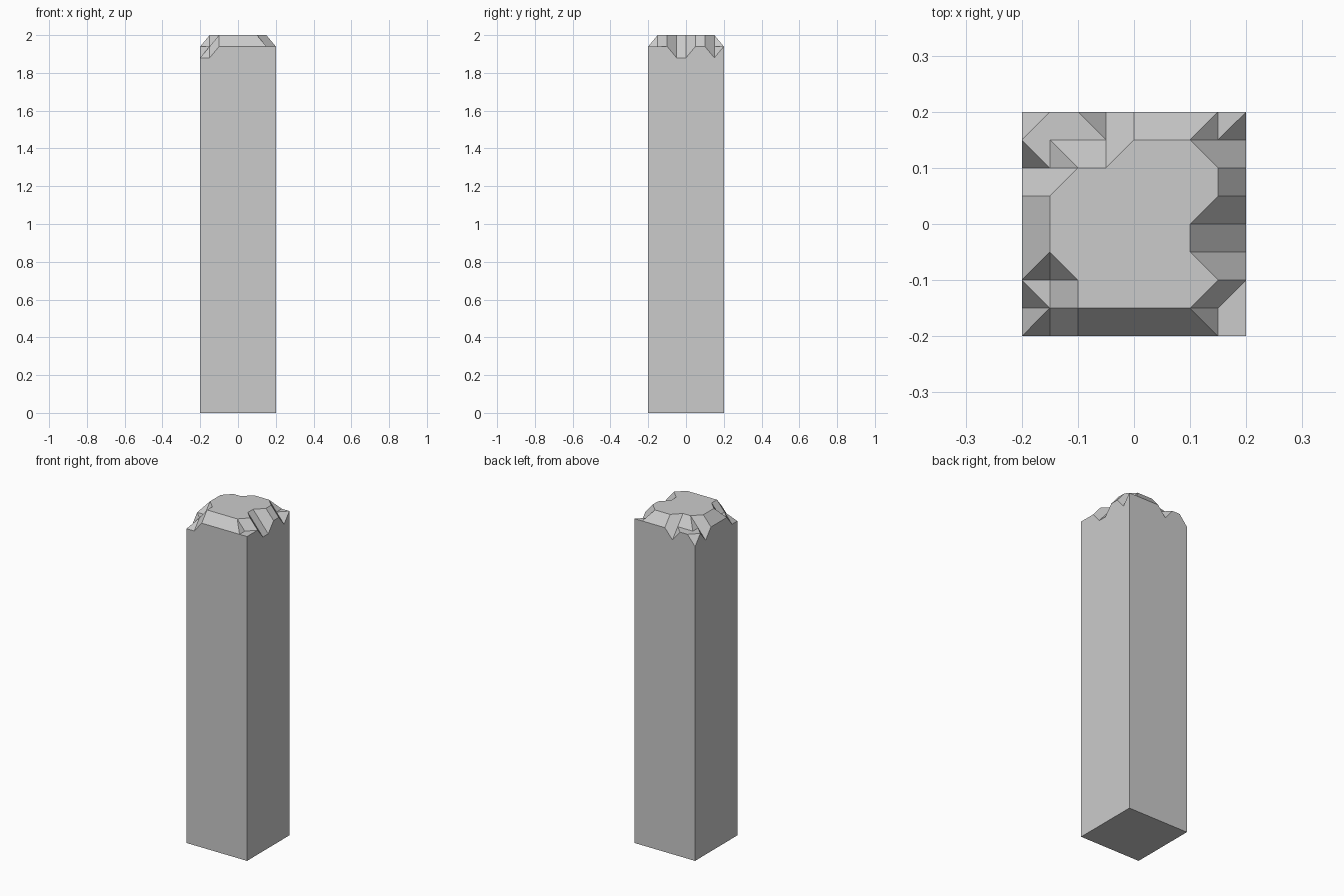
import bpy, bmesh

if "Cube" in bpy.data.objects:
    bpy.data.objects.remove(bpy.data.objects["Cube"])

# Chipped stone top: erosion steps on a 9 x 9 grid, rows run front to back
STEPS = ["221111111",
         "210000011",
         "110000001",
         "100000012",
         "100000012",
         "100000001",
         "210000001",
         "111100012",
         "211211111"]
HALF, CELL, TOP, DROP = 0.2, 0.05, 2.0, 0.06
N = len(STEPS) - 1
RISING = {(7, 1)}  # cell whose crease runs against the usual rule

bm = bmesh.new()
grid = [[bm.verts.new((-HALF + i * CELL, -HALF + j * CELL, TOP - DROP * int(STEPS[j][i])))
         for i in range(N + 1)] for j in range(N + 1)]

# Broken top surface: each cell is creased along its higher diagonal
for j in range(N):
    for i in range(N):
        a, b, c, d = grid[j][i], grid[j][i + 1], grid[j + 1][i + 1], grid[j + 1][i]
        if (i, j) in RISING or a.co.z + c.co.z > b.co.z + d.co.z:
            tris = (a, b, c), (a, c, d)
        else:
            tris = (a, b, d), (b, c, d)
        for t in tris:
            bm.faces.new(t)

# Merge coplanar triangles into flat facets, keeping the outer rim
bmesh.ops.dissolve_limit(bm, angle_limit=0.01, verts=[],
                         edges=[e for e in bm.edges if not e.is_boundary])

# Shaft walls and base
base = [bm.verts.new((x, y, 0)) for x, y in
        ((-HALF, -HALF), (HALF, -HALF), (HALF, HALF), (-HALF, HALF))]
rims = [grid[0],
        [row[N] for row in grid],
        grid[N][::-1],
        [row[0] for row in grid][::-1]]
for k, rim in enumerate(rims):
    bm.faces.new([base[k], base[(k + 1) % 4]] + rim[::-1])
bm.faces.new(base[::-1])
bmesh.ops.recalc_face_normals(bm, faces=bm.faces[:])

mesh = bpy.data.meshes.new("broken_pillar")
bm.to_mesh(mesh)
bm.free()
bpy.context.collection.objects.link(bpy.data.objects.new("broken_pillar", mesh))
